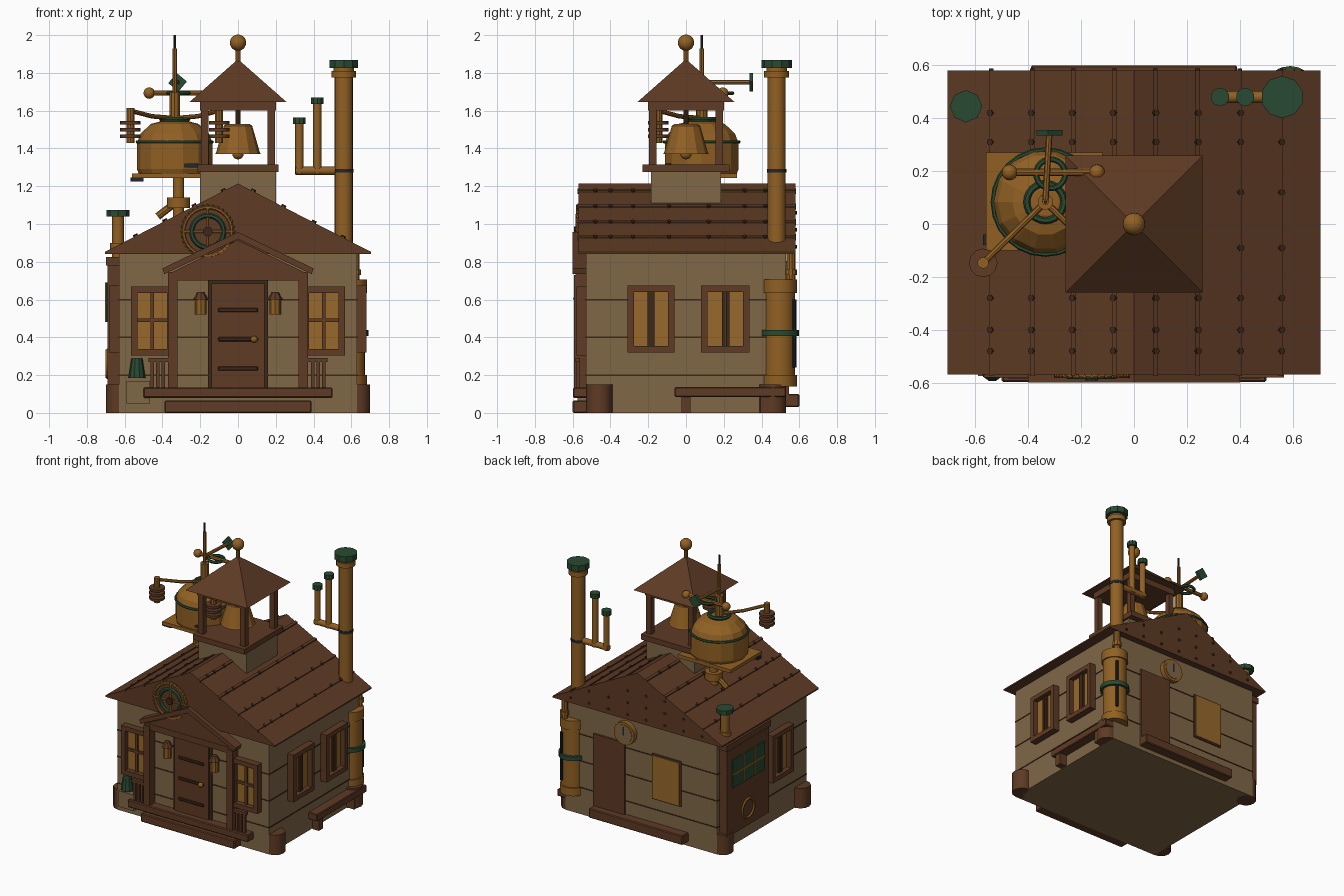
import bpy, bmesh, math
from mathutils import Vector, Matrix

if "Cube" in bpy.data.objects:
    bpy.data.objects.remove(bpy.data.objects["Cube"])

def mat(name, r, g, b):
    m = bpy.data.materials.new(name)
    m.diffuse_color = (r, g, b, 1)
    m.use_nodes = True
    m.node_tree.nodes["Principled BSDF"].inputs["Base Color"].default_value = m.diffuse_color
    return m

WALL = mat("beige_plaster", .215, .137, .062)
WOOD = mat("brown_timber", .112, .043, .018)
DARK = mat("dark_wood", .045, .020, .009)
COPPER = mat("copper", .285, .118, .017)
AMBER = mat("amber_glass", .31, .138, .024)
GREEN = mat("green_patina", .022, .068, .032)
IRON = mat("dark_iron", .016, .019, .024)

def finish(name, bm, m, smooth=False):
    bmesh.ops.recalc_face_normals(bm, faces=bm.faces)
    me = bpy.data.meshes.new(name)
    bm.to_mesh(me); bm.free()
    me.materials.append(m)
    if smooth:
        me.polygons.foreach_set("use_smooth", [True] * len(me.polygons))
        me.set_sharp_from_angle(angle=math.radians(32))
    ob = bpy.data.objects.new(name, me)
    bpy.context.collection.objects.link(ob)
    return ob

def box(name, x0, x1, y0, y1, z0, z1, m, bevel=0):
    bm = bmesh.new()
    bmesh.ops.create_cube(bm, size=1, matrix=Matrix.Translation(((x0+x1)/2, (y0+y1)/2, (z0+z1)/2))
                          @ Matrix.Diagonal((abs(x1-x0), abs(y1-y0), abs(z1-z0), 1)))
    if bevel:
        bmesh.ops.bevel(bm, geom=bm.edges[:], offset=bevel, segments=1, affect='EDGES')
    return finish(name, bm, m)

def rod(name, a, b, r, m, n=16, r2=None, smooth=True):
    a, b = Vector(a), Vector(b)
    d = b - a
    bm = bmesh.new()
    bmesh.ops.create_cone(bm, cap_ends=True, segments=n, radius1=r, radius2=r if r2 is None else r2, depth=d.length,
                          matrix=Matrix.Translation((a+b)/2) @ d.to_track_quat('Z', 'Y').to_matrix().to_4x4())
    return finish(name, bm, m, smooth)

def pipe(name, x, y, z0, z1, r, m, n=16, r2=None):
    return rod(name, (x, y, z0), (x, y, z1), r, m, n, r2)

def ball(name, c, r, m):
    bm = bmesh.new()
    bmesh.ops.create_uvsphere(bm, u_segments=16, v_segments=10, radius=r, matrix=Matrix.Translation(c))
    return finish(name, bm, m, True)

def lathe(name, x, y, prof, m, n=12, smooth=False):
    bm = bmesh.new()
    rings = [[bm.verts.new((x + r*math.cos(2*math.pi*i/n), y + r*math.sin(2*math.pi*i/n), z)) for i in range(n)]
             for r, z in prof]
    for p, q in zip(rings, rings[1:]):
        for i in range(n):
            bm.faces.new((p[i], p[(i+1) % n], q[(i+1) % n], q[i]))
    bm.faces.new(rings[0]); bm.faces.new(rings[-1])
    return finish(name, bm, m, smooth)

def prism(name, pts, y0, y1, m):
    bm = bmesh.new()
    f = bm.faces.new([bm.verts.new((x, y0, z)) for x, z in pts])
    g = bmesh.ops.extrude_face_region(bm, geom=[f])
    bmesh.ops.translate(bm, vec=(0, y1-y0, 0), verts=[v for v in g['geom'] if isinstance(v, bmesh.types.BMVert)])
    return finish(name, bm, m)

def ring(name, c, R, r, m, rot=(0, 0, 0), n=24):
    bpy.ops.mesh.primitive_torus_add(location=c, rotation=rot, major_radius=R, minor_radius=r,
                                     major_segments=n, minor_segments=6)
    o = bpy.context.object
    o.name = name
    o.data.materials.append(m)
    return o

FACE_Y, FACE_X = (math.pi/2, 0, 0), (0, math.pi/2, 0)

# Walls with plank lines and rounded corner stones
box("walls", -.63, .63, -.53, .53, 0, .86, WALL)
for z in (.2, .4, .6):
    box("plank_line", -.633, .633, -.533, .533, z-.004, z+.004, DARK)
for sx in (-1, 1):
    for sy in (-1, 1):
        pipe("corner_stone", sx*.63, sy*.46, 0, .15, .07, WOOD, 12)

# Main roof with seams and rivets
def roof_z(x): return 1.214 - .517*abs(x)
prism("main_roof", [(-.705, .842), (.705, .842), (.705, .852), (0, 1.214), (-.705, .852)], -.568, .58, WOOD)
for x in (-.54, -.385, -.23, -.075, .08, .24, .4, .555):
    prism("roof_seam", [(x-.008, roof_z(x-.008)-.01), (x+.008, roof_z(x+.008)-.01),
                        (x+.008, roof_z(x+.008)+.008), (x-.008, roof_z(x-.008)+.008)], -.575, .582, WOOD)
    n = Vector((.517*math.copysign(1, x), 0, 1)).normalized()
    for y in (-.48, -.4, -.28, -.09, .12, .31, .42):
        p = Vector((x, y, roof_z(x)))
        rod("roof_rivet", p, p + n*.012, .013, DARK, 6)
    for z in (.88, .97, 1.06):
        if z < roof_z(x) - .03:
            rod("gable_rivet", (x, .57, z), (x, .587, z), .01, DARK, 6)

# Porch: deck, step, posts, railing, gable
box("porch_deck", -.5, .5, -.598, -.52, .08, .135, WOOD, .006)
box("porch_step", -.39, .39, -.6, -.52, 0, .065, WOOD, .006)
box("porch_lintel", -.37, .37, -.585, -.52, .7, .745, WOOD)
prism("porch_pediment", [(-.36, .74), (.36, .74), (0, .915)], -.582, -.52, WOOD)
prism("porch_roof", [(-.4, .765), (0, .957), (.4, .765), (.39, .735), (0, .92), (-.39, .735)], -.6, -.52, WOOD)
for s in (-1, 1):
    box("porch_post", s*.32, s*.37, -.592, -.53, .08, .73, WOOD)
    box("railing_top", s*.37, s*.475, -.585, -.56, .27, .29, WOOD)
    for x in (.395, .425, .455):
        box("baluster", s*(x-.009), s*(x+.009), -.582, -.564, .13, .28, WOOD)
    # Lanterns beside the door
    pipe("lantern", s*.197, -.56, .52, .6, .03, COPPER, 8)
    pipe("lantern_cap", s*.197, -.56, .6, .64, .04, WOOD, 8, .018)

# Front door
box("door_frame", -.16, .16, -.54, -.52, .13, .7, DARK)
box("front_door", -.14, .14, -.552, -.52, .135, .685, WOOD)
for z in (.235, .39, .545):
    box("door_strap", -.105, .105, -.562, -.55, z-.011, z+.011, DARK, .004)
ball("door_knob", (.085, -.565, .39), .018, COPPER)

# Windows: a frame, glass plate and bars, on any wall
def window(name, axis, side, wall, u0, u1, z0, z1, ubars, zbars=(), fm=WOOD, bm_=WOOD):
    def b(part, a0, a1, c0, c1, d0, d1, m):
        if axis == 'y':
            box(name + part, a0, a1, side*(wall+d0), side*(wall+d1), c0, c1, m)
        else:
            box(name + part, side*(wall+d0), side*(wall+d1), a0, a1, c0, c1, m)
    t = .034
    b("_glass", u0+t/2, u1-t/2, z0+t/2, z1-t/2, 0, .012, AMBER)
    for a, c in ((u0, u0+t), (u1-t, u1)):
        b("_jamb", a, c, z0, z1, 0, .05, fm)
    for a, c in ((z0, z0+t), (z1-t, z1)):
        b("_rail", u0+t, u1-t, a, c, 0, .05, fm)
    for u in ubars:
        b("_bar", u-.009, u+.009, z0+t, z1-t, .005, .028, bm_)
    for z in zbars:
        b("_crossbar", u0+t, u1-t, z-.009, z+.009, .005, .028, bm_)

for s in (-1, 1):
    window("front_window", 'y', -1, .53, s*.455-.112, s*.455+.112, .305, .67, (s*.455,), (.49,))
window("right_front_window", 'x', 1, .63, -.31, -.06, .32, .675, (-.195, -.175), (), WOOD, DARK)
window("right_back_window", 'x', 1, .63, .08, .335, .32, .675, (.2, .22), (), WOOD, DARK)
window("left_window", 'x', -1, .63, -.31, -.06, .32, .675, (-.195, -.175), (), WOOD, DARK)

# Flower pot on a plinth
box("pot_plinth", -.59, -.465, -.575, -.52, .05, .17, WALL)
lathe("green_pot", -.535, -.55, [(.045, .185), (.03, .285), (.026, .29)], GREEN, 10)

# Back wall: door, window, round gauge, step
box("back_door", .13, .39, .52, .545, .08, .64, WOOD)
box("back_window_frame", -.335, -.095, .52, .54, .28, .62, WOOD)
box("back_window_glass", -.325, -.105, .52, .546, .29, .61, AMBER)
rod("gauge_rim", (.12, .52, .72), (.12, .565, .72), .085, COPPER, 20)
rod("gauge_face", (.12, .56, .72), (.12, .569, .72), .066, WALL, 20)
box("gauge_needle", .115, .125, .568, .573, .71, .77, IRON)
box("back_step", -.39, .39, .52, .6, .03, .1, WOOD, .006)

# Left machine cabinet with green grille and ring
box("cabinet", -.69, -.62, 0, .5, .13, .8, WOOD)
box("cabinet_trim", -.7, -.62, -.01, .51, .78, .825, WOOD)
box("cabinet_grille", -.698, -.68, .06, .44, .48, .69, GREEN)
box("grille_rail", -.703, -.69, .06, .44, .578, .59, COPPER)
for y in (.18, .31):
    box("grille_bar", -.703, -.69, y-.006, y+.006, .48, .69, COPPER)
ring("cabinet_ring", (-.692, .25, .26), .07, .01, COPPER, FACE_X)

# Bench on the right side
box("bench_seat", .62, .7, -.06, .53, .085, .137, WOOD, .005)
for y in (0, .42):
    box("bench_leg", .635, .69, y-.025, y+.025, 0, .09, WOOD)

# Corner boiler tank
pipe("tank", .59, .495, .14, .7, .083, COPPER, 20)
for z0, z1 in ((.14, .2), (.635, .705)):
    pipe("tank_cap", .59, .495, z0, z1, .092, COPPER, 20)
pipe("tank_band", .59, .495, .408, .44, .102, GREEN, 20)
pipe("tank_feed", .62, .555, .7, .86, .024, COPPER, 10)
pipe("feed_collar", .62, .555, .73, .76, .032, COPPER, 10)
rod("sight_glass", (.635, .573, .24), (.635, .573, .6), .011, IRON, 8)

# Chimney with side pipes
pipe("chimney", .56, .48, .9, 1.79, .048, COPPER, 20)
pipe("chimney_collar", .56, .48, 1.775, 1.81, .066, COPPER, 20)
pipe("chimney_neck", .56, .48, 1.8, 1.83, .055, COPPER, 20)
pipe("chimney_cap", .56, .48, 1.825, 1.868, .08, GREEN, 10)
pipe("chimney_band", .56, .48, 1.272, 1.292, .051, IRON, 20)
rod("side_pipe", (.305, .48, 1.282), (.53, .48, 1.282), .022, COPPER, 12)
for x, z in ((.42, 1.635), (.325, 1.53)):
    pipe("upright_pipe", x, .48, 1.265, z, .022, COPPER, 12)
    pipe("upright_cap", x, .48, z, z+.034, .035, GREEN, 10)

# Left vent stack
pipe("vent", -.635, .445, .8, 1.045, .032, COPPER, 12)
pipe("vent_collar", -.635, .445, .86, .9, .042, COPPER, 12)
pipe("vent_cap", -.635, .445, 1.04, 1.073, .061, GREEN, 8)

# Bell tower
box("tower_base", -.2, .2, -.185, .185, 1.05, 1.28, WALL)
box("tower_floor", -.215, .215, -.23, .23, 1.275, 1.315, WOOD)
box("tower_beam", -.2, .2, -.2, .2, 1.6, 1.645, WOOD)
for sx in (-1, 1):
    for sy in (-1, 1):
        box("tower_post", sx*.155, sx*.195, sy*.155, sy*.195, 1.31, 1.61, WOOD)
roof = rod("tower_roof", (0, 0, -.11), (0, 0, .11), .258*math.sqrt(2), WOOD, 4, .012, False)
roof.location.z, roof.rotation_euler.z = 1.755, math.pi/4
pipe("finial_stem", 0, 0, 1.85, 1.93, .014, COPPER, 8)
ball("finial_ball", (0, 0, 1.96), .043, COPPER)
lathe("bell", 0, 0, [(.12, 1.37), (.114, 1.385), (.075, 1.52), (.06, 1.53)], COPPER, 12)
ball("bell_clapper", (0, 0, 1.372), .03, COPPER)
pipe("bell_hanger", 0, 0, 1.52, 1.61, .014, DARK, 8)

# Roof engine: stem, tray, domed kettle
CX, CY = -.335, .083
pipe("engine_stem", -.315, .12, .95, 1.25, .03, COPPER, 12)
pipe("stem_collar", -.315, .12, 1.085, 1.14, .062, COPPER, 12)
rod("drain_spout", (-.31, .12, 1.13), (-.425, .12, 1.04), .02, COPPER, 8)
box("engine_tray", -.56, -.12, -.1, .27, 1.243, 1.268, COPPER)
box("tray_clamp", -.57, -.5, -.08, -.04, 1.225, 1.247, IRON)
box("tray_bracket", -.33, -.21, -.11, -.08, 1.3, 1.32, IRON)
lathe("kettle", CX, CY, [(.19, 1.265), (.2, 1.29), (.2, 1.43), (.18, 1.48), (.125, 1.53), (.05, 1.55)], COPPER, 14)
ring("kettle_band", (CX, CY, 1.435), .198, .009, GREEN)
ring("top_ring", (CX, CY, 1.555), .07, .013, GREEN)
pipe("kettle_neck", CX, CY, 1.54, 1.7, .03, COPPER, 10)
pipe("mast", CX, CY, 1.6, 1.93, .012, COPPER, 8)
pipe("mast_tip", CX, CY, 1.92, 2.0, .007, IRON, 6)

# Spinning arms with stacked weights
for s in (-1, 1):
    ex, ey = CX + s*.235, CY - .23
    mx, my = CX + s*.12, CY - .117
    rod("arm_inner", (CX, CY, 1.56), (mx, my, 1.57), .012, COPPER, 8)
    rod("arm_outer", (mx, my, 1.57), (ex, ey, 1.6), .012, COPPER, 8)
    pipe("weight_rod", ex, ey, 1.43, 1.615, .022, COPPER, 10)
    for z in (1.465, 1.5, 1.535):
        pipe("weight_disc", ex, ey, z-.009, z+.009, .054, WOOD, 12)

# Cross bar and vane
rod("cross_bar", (-.47, .195, 1.693), (-.13, .195, 1.693), .014, COPPER, 8)
for x in (-.47, -.14):
    ball("cross_bar_ball", (x, .195, 1.693), .03, COPPER)
ring("valve_ring", (-.315, .19, 1.693), .055, .011, GREEN)
rod("vane_arm", (CX, CY, 1.75), (-.32, .345, 1.75), .012, COPPER, 8)
vane = box("vane_plate", -.035, .035, -.01, .01, -.035, .035, GREEN)
vane.location, vane.rotation_euler.y = (-.32, .345, 1.75), .7

# Gear wheel on the front gable
GX, GZ = -.16, .96
ring("gear_rim", (GX, -.575, GZ), .128, .009, COPPER, FACE_Y, 32)
ring("gear_inner_ring", (GX, -.575, GZ), .085, .013, GREEN, FACE_Y)
rod("gear_hub", (GX, -.56, GZ), (GX, -.592, GZ), .026, DARK, 10)
for i in range(32):
    a = 2*math.pi*i/32
    u = Vector((math.cos(a), 0, math.sin(a)))
    c = Vector((GX, -.575, GZ))
    rod("gear_tooth", c + u*.13, c + u*.143, .007, COPPER, 4)
    if i % 8 == 0:
        rod("gear_spoke", c, c + u*.125, .008, COPPER, 6)
